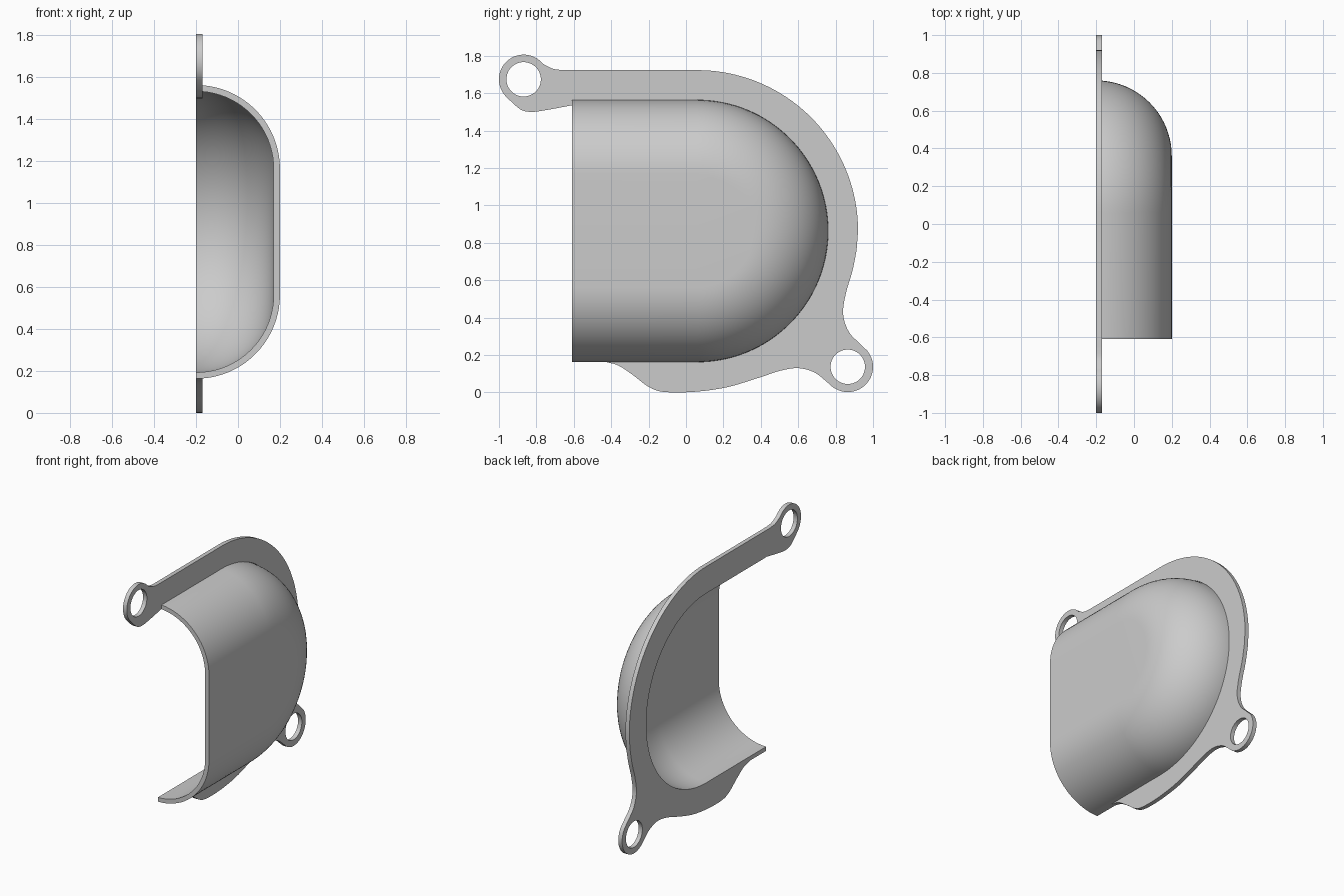
import bpy, bmesh
from math import sin, cos, radians
from mathutils import Matrix, Vector

cube = bpy.data.objects.get("Cube")
if cube:
    bpy.data.objects.remove(cube)

BACK, WALL = -0.2, 0.03
CY, CZ, R = 0.06, 0.863, 0.70       # centre and radius of the rounded end
FRONT, FLAT = -0.61, 0.30           # open end, half height of the flat face

grey = bpy.data.materials.new("plain grey")
grey.use_nodes = True
grey.diffuse_color = (0.6, 0.6, 0.6, 1)
grey.node_tree.nodes["Principled BSDF"].inputs["Base Color"].default_value = (0.6, 0.6, 0.6, 1)


def finish(obj):
    obj.data.materials.append(grey)
    bpy.ops.object.select_all(action='DESELECT')
    obj.select_set(True)
    bpy.context.view_layer.objects.active = obj
    bpy.ops.object.shade_smooth_by_angle(angle=radians(30))


def arc(cy, cz, r, a0, a1, n):
    angles = [radians(a0 + (a1 - a0) * i / n) for i in range(n + 1)]
    return [(cy + r * cos(a), cz + r * sin(a)) for a in angles]


def smooth(points, n=6):
    """Catmull-Rom curve through the points."""
    p = [Vector(q) for q in points]
    p = [2 * p[0] - p[1]] + p + [2 * p[-1] - p[-2]]
    out = []
    for a, b, c, d in zip(p, p[1:], p[2:], p[3:]):
        for k in range(n):
            t = k / n
            out.append(tuple(b + (c - a) * t / 2 + (2 * a - 5 * b + 4 * c - d) * t**2 / 2
                             + (3 * b - a - 3 * c + d) * t**3 / 2))
    return out + [tuple(points[-1])]


# Domed cover: quarter-round wall swept around a U path, with wall thickness
def dome():
    bm = bmesh.new()
    stations = [(FRONT, -90)] + [(CY, -90 + 180 * i / 64) for i in range(65)] + [(FRONT, 90)]

    def skin(r):
        rows = []
        for y, deg in stations:
            a = radians(deg)
            rows.append([bm.verts.new((BACK + x, y + d * cos(a), CZ + d * sin(a)))
                         for d, x in arc(FLAT, 0, r, 0, 90, 20)])
        for p, q in zip(rows, rows[1:]):
            for i in range(len(p) - 1):
                bm.faces.new((p[i], q[i], q[i + 1], p[i + 1]))
        bm.faces.new([row[-1] for row in rows])
        return rows

    outer, inner = skin(R - FLAT), skin(R - FLAT - WALL)
    # rim on the back plane, then the cut end
    rim = [(o[0], i[0]) for o, i in zip(outer, inner)]
    end = list(zip(outer[0], inner[0])) + list(zip(outer[-1], inner[-1]))[::-1]
    for strip in (rim, end):
        for (a, b), (c, d) in zip(strip, strip[1:]):
            bm.faces.new((a, b, d, c))
    bmesh.ops.recalc_face_normals(bm, faces=bm.faces)
    mesh = bpy.data.meshes.new("domed_cover")
    bm.to_mesh(mesh)
    bm.free()
    obj = bpy.data.objects.new("domed_cover", mesh)
    bpy.context.collection.objects.link(obj)
    finish(obj)


# Mounting flange: flat outline with two bolt holes
def flange():
    upper, lower = (-0.868, 1.674), (0.865, 0.137)
    outline = smooth([(-0.43, 0.163), (-0.36, 0.143), (-0.28, 0.09), (-0.2, 0.03), (-0.12, 0.003),
                      (0.04, 0.003), (0.22, 0.028), (0.4, 0.082), (0.5, 0.115), (0.6, 0.13),
                      (0.69, 0.105), (0.76, 0.05)])
    outline += arc(*lower, 0.135, 225, 400, 32)
    outline += smooth([(0.93, 0.26), (0.87, 0.325), (0.84, 0.42), (0.855, 0.53), (0.89, 0.65), (0.912, 0.76)])
    outline += arc(CY, CZ, 0.86, 0, 90, 40)
    outline += smooth([(-0.65, 1.723), (-0.71, 1.73), (-0.765, 1.757)])
    outline += arc(*upper, 0.132, 45, 222, 32)
    outline += smooth([(-0.92, 1.54), (-0.875, 1.508), (-0.82, 1.5), (-0.74, 1.511), (FRONT, 1.535)])
    outline += [(FRONT, CZ + R)] + arc(CY, CZ, R, 90, -90, 64)

    curve = bpy.data.curves.new("flange_outline", 'CURVE')
    curve.dimensions, curve.fill_mode, curve.extrude = '2D', 'BOTH', WALL / 2
    for loop in (outline, arc(*upper, 0.092, 0, 352.5, 47), arc(*lower, 0.092, 0, 352.5, 47)):
        spline = curve.splines.new('POLY')
        spline.points.add(len(loop) - 1)
        for point, (y, z) in zip(spline.points, loop):
            point.co = (y, z, 0, 1)
        spline.use_cyclic_u = True
    helper = bpy.data.objects.new("flange_outline", curve)
    bpy.context.collection.objects.link(helper)
    bpy.context.view_layer.update()
    mesh = bpy.data.meshes.new_from_object(helper.evaluated_get(bpy.context.evaluated_depsgraph_get()))
    bpy.data.objects.remove(helper)

    # stand the outline up: drawing x, y become model y, z
    mesh.transform(Matrix(((0, 0, 1, BACK + WALL / 2), (1, 0, 0, 0), (0, 1, 0, 0), (0, 0, 0, 1))))
    bm = bmesh.new()
    bm.from_mesh(mesh)
    bmesh.ops.remove_doubles(bm, verts=bm.verts, dist=0.0005)
    bmesh.ops.recalc_face_normals(bm, faces=bm.faces)
    bm.to_mesh(mesh)
    bm.free()
    mesh.name = "mounting_flange"
    mesh.materials.clear()
    obj = bpy.data.objects.new("mounting_flange", mesh)
    bpy.context.collection.objects.link(obj)
    finish(obj)


dome()
flange()
